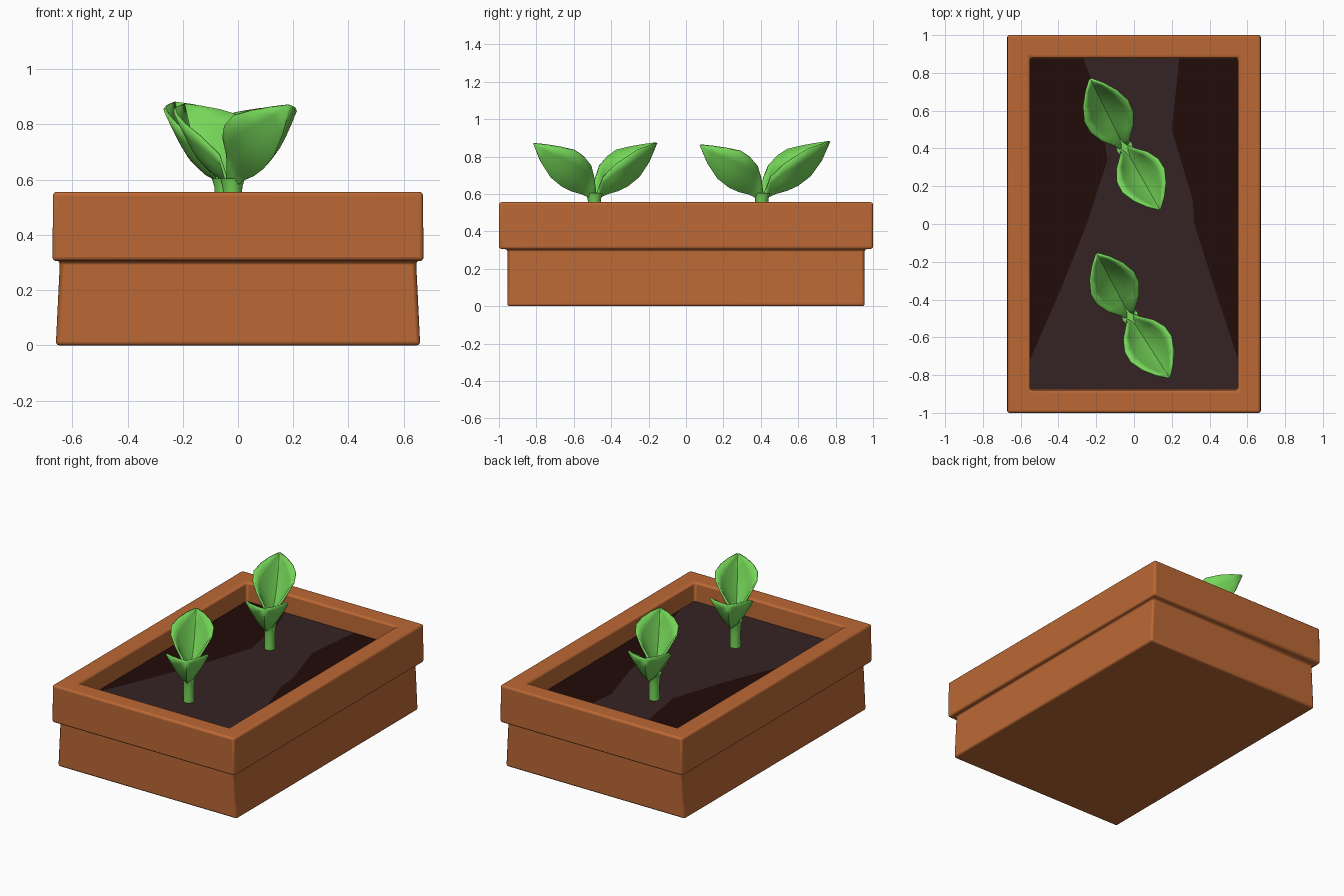
import bpy, bmesh, math
from mathutils import Vector

if "Cube" in bpy.data.objects:
    bpy.data.objects.remove(bpy.data.objects["Cube"])


def material(name, rgb):
    m = bpy.data.materials.new(name)
    m.diffuse_color = (*rgb, 1)
    m.use_nodes = True
    m.node_tree.nodes["Principled BSDF"].inputs["Base Color"].default_value = m.diffuse_color
    return m


clay = material("terracotta", (0.50, 0.140, 0.035))
soil_light = material("light soil", (0.036, 0.017, 0.017))
soil_dark = material("dark soil", (0.016, 0.0035, 0.003))
green = material("leaf green", (0.18, 0.68, 0.10))


def make_object(name, bm, *mats):
    mesh = bpy.data.meshes.new(name)
    bm.to_mesh(mesh)
    bm.free()
    ob = bpy.data.objects.new(name, mesh)
    bpy.context.collection.objects.link(ob)
    for m in mats:
        mesh.materials.append(m)
    return ob


def smooth(ob, angle=40):
    bpy.ops.object.select_all(action='DESELECT')
    ob.select_set(True)
    bpy.context.view_layer.objects.active = ob
    bpy.ops.object.shade_smooth_by_angle(angle=math.radians(angle))


def loft(bm, rings, closed=True):
    n = len(rings[0])
    for a, b in zip(rings, rings[1:]):
        for i in range(n if closed else n - 1):
            j = (i + 1) % n
            bm.faces.new((a[i], a[j], b[j], b[i]))


# Planter: rectangular rings from the base, over the stepped rim, down inside
bm = bmesh.new()
profile = [(0.66, 0.955, 0), (0.645, 0.955, 0.306), (0.672, 1.0, 0.306),
           (0.670, 1.0, 0.556), (0.55, 0.88, 0.556), (0.55, 0.875, 0.40)]
rings = [[bm.verts.new((sx * x, sy * y, z))
          for sx, sy in ((-1, -1), (1, -1), (1, 1), (-1, 1))] for x, y, z in profile]
loft(bm, rings)
bm.faces.new(rings[0][::-1])
bm.faces.new(rings[-1])
planter = make_object("planter", bm, clay)
bev = planter.modifiers.new("soft_edges", 'BEVEL')
bev.width = 0.014
bev.segments = 3
bev.limit_method = 'ANGLE'
smooth(planter)

# Soil: flat bed with a lighter winding band between two dark sides
bm = bmesh.new()
left = [(-0.27, 0.88), (-0.20, 0.70), (-0.14, 0.34), (-0.25, 0), (-0.39, -0.35), (-0.555, -0.73)]
right = [(0.24, 0.88), (0.20, 0.50), (0.31, 0.13), (0.32, 0), (0.43, -0.35), (0.555, -0.73)]
L, R = [[bm.verts.new((x, y, 0.43)) for x, y in side] for side in (left, right)]
cl, cr = bm.verts.new((-0.555, -0.88, 0.43)), bm.verts.new((0.555, -0.88, 0.43))
tl, tr = bm.verts.new((-0.555, 0.88, 0.43)), bm.verts.new((0.555, 0.88, 0.43))
for i in range(5):
    bm.faces.new((L[i + 1], R[i + 1], R[i], L[i]))
bm.faces.new((cl, cr, R[5], L[5]))
for corner, edge in ((tl, L), (tr, R)):
    for a, b in zip(edge, edge[1:]):
        f = bm.faces.new((corner, a, b))
        f.material_index = 1
for f in bm.faces:
    f.normal_update()
    if f.normal.z < 0:
        f.normal_flip()
make_object("soil", bm, soil_light, soil_dark)

# Leaf stations: distance, half width, midrib height, edge height
STATIONS = [(0, .022, .55, .59), (.03, .04, .585, .69), (.08, .09, .605, .755),
            (.14, .122, .62, .80), (.20, .125, .645, .835), (.27, .095, .695, .853),
            (.33, .05, .775, .866), (.375, .004, .872, .874)]


def leaf(name, base, tip, tip_z):
    """Cupped, pointed leaf from stem to tip."""
    base, tip = Vector(base), Vector(tip)
    d = tip - base
    stretch = d.length / 0.375
    d.normalize()
    side = Vector((-d.y, d.x))
    bm = bmesh.new()
    rows = []
    for s, w, zm, ze in STATIONS:
        row = []
        for k in range(-4, 5):
            u = k / 4
            p = base + d * s * stretch + side * w * u
            z = zm + (ze - zm) * abs(u) ** 1.3 + (tip_z - 0.873) * s / 0.375
            row.append(bm.verts.new((p.x, p.y, z)))
        rows.append(row)
    loft(bm, rows, closed=False)
    bmesh.ops.recalc_face_normals(bm, faces=bm.faces)
    ob = make_object(name, bm, green)
    sol = ob.modifiers.new("thickness", 'SOLIDIFY')
    sol.thickness = 0.012
    sol.offset = 0
    smooth(ob, 50)


def stem(name, x, y):
    bm = bmesh.new()
    rings = [[bm.verts.new((x + r * math.cos(i * math.tau / 12),
                            y + r * math.sin(i * math.tau / 12), z)) for i in range(12)]
             for r, z in ((0.034, 0.42), (0.032, 0.52), (0.036, 0.575), (0.045, 0.605))]
    loft(bm, rings)
    bm.faces.new(rings[-1])
    smooth(make_object(name, bm, green))


# Two seedlings, each with a stem and a pair of leaves
for label, c, tip_a, za, tip_b, zb in (
        ("back", (-0.05, 0.405), (-0.23, 0.765), 0.88, (0.135, 0.08), 0.862),
        ("front", (-0.02, -0.49), (-0.195, -0.16), 0.873, (0.185, -0.81), 0.87)):
    stem(label + "_stem", *c)
    leaf(label + "_leaf_rear", c, tip_a, za)
    leaf(label + "_leaf_fore", c, tip_b, zb)
